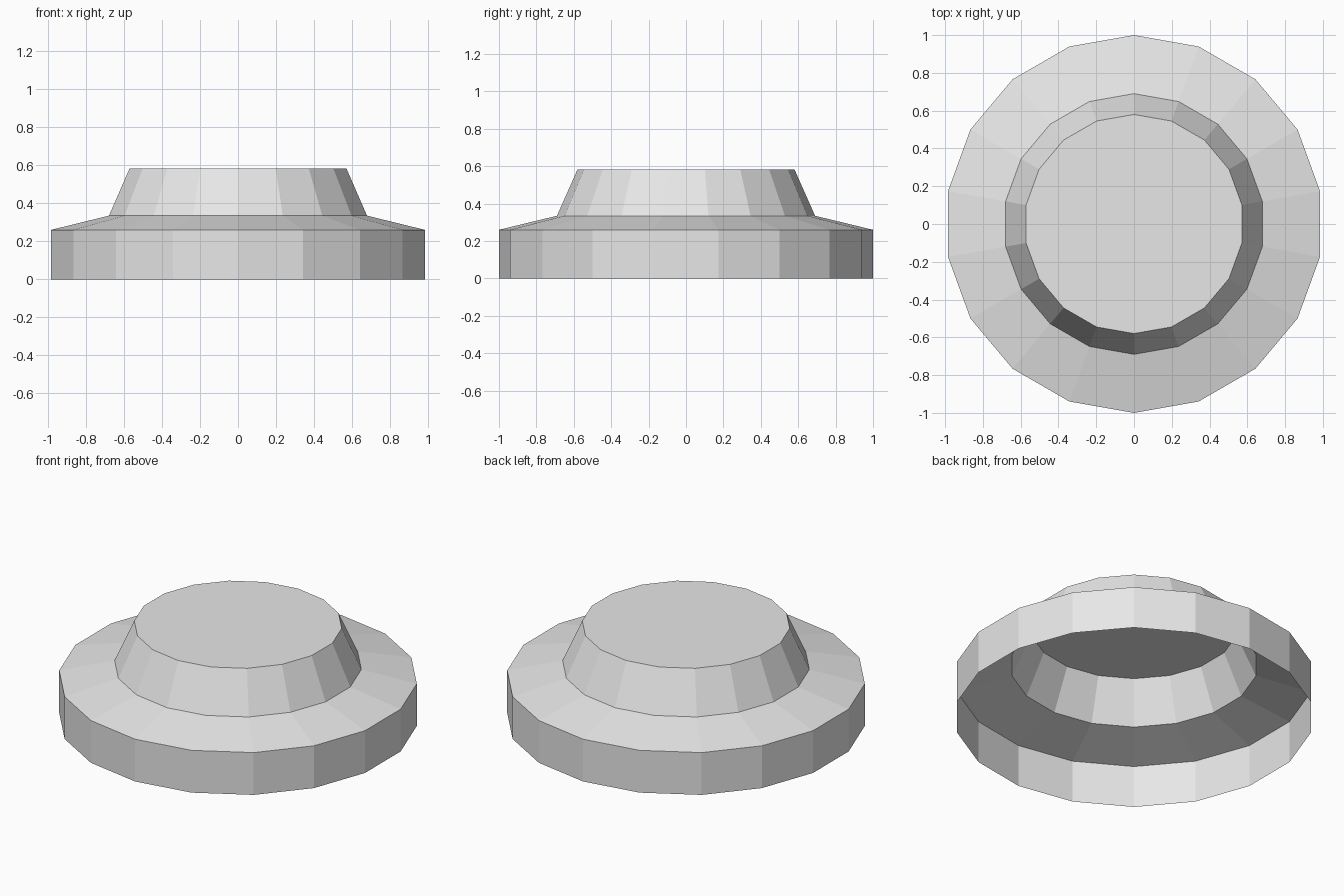
import bpy
import bmesh
from math import cos, sin, pi

cube = bpy.data.objects.get("Cube")
if cube:
    bpy.data.objects.remove(cube, do_unlink=True)

SIDES = 18
# (radius, height) from the open rim up to the flat top
PROFILE = [(1.0, 0.0), (1.0, 0.26), (0.69, 0.335), (0.58, 0.583)]

# Plain light grey
grey = bpy.data.materials.new("light_grey")
grey.use_nodes = True
colour = (0.8, 0.8, 0.8, 1.0)
grey.diffuse_color = colour
grey.node_tree.nodes["Principled BSDF"].inputs["Base Color"].default_value = colour


def ring(bm, radius, z):
    """One ring of vertices with a corner pointing to the back."""
    angles = [pi / 2 + 2 * pi * i / SIDES for i in range(SIDES)]
    return [bm.verts.new((radius * cos(a), radius * sin(a), z)) for a in angles]


# Hollow stepped cap: band, sloped shoulder, tapered crown, closed top
bm = bmesh.new()
rings = [ring(bm, r, z) for r, z in PROFILE]
for low, high in zip(rings, rings[1:]):
    for i in range(SIDES):
        j = (i + 1) % SIDES
        bm.faces.new((low[i], low[j], high[j], high[i]))
bm.faces.new(rings[-1])

mesh = bpy.data.meshes.new("stepped_cap")
bm.to_mesh(mesh)
bm.free()
mesh.materials.append(grey)
cap = bpy.data.objects.new("stepped_cap", mesh)
bpy.context.collection.objects.link(cap)
